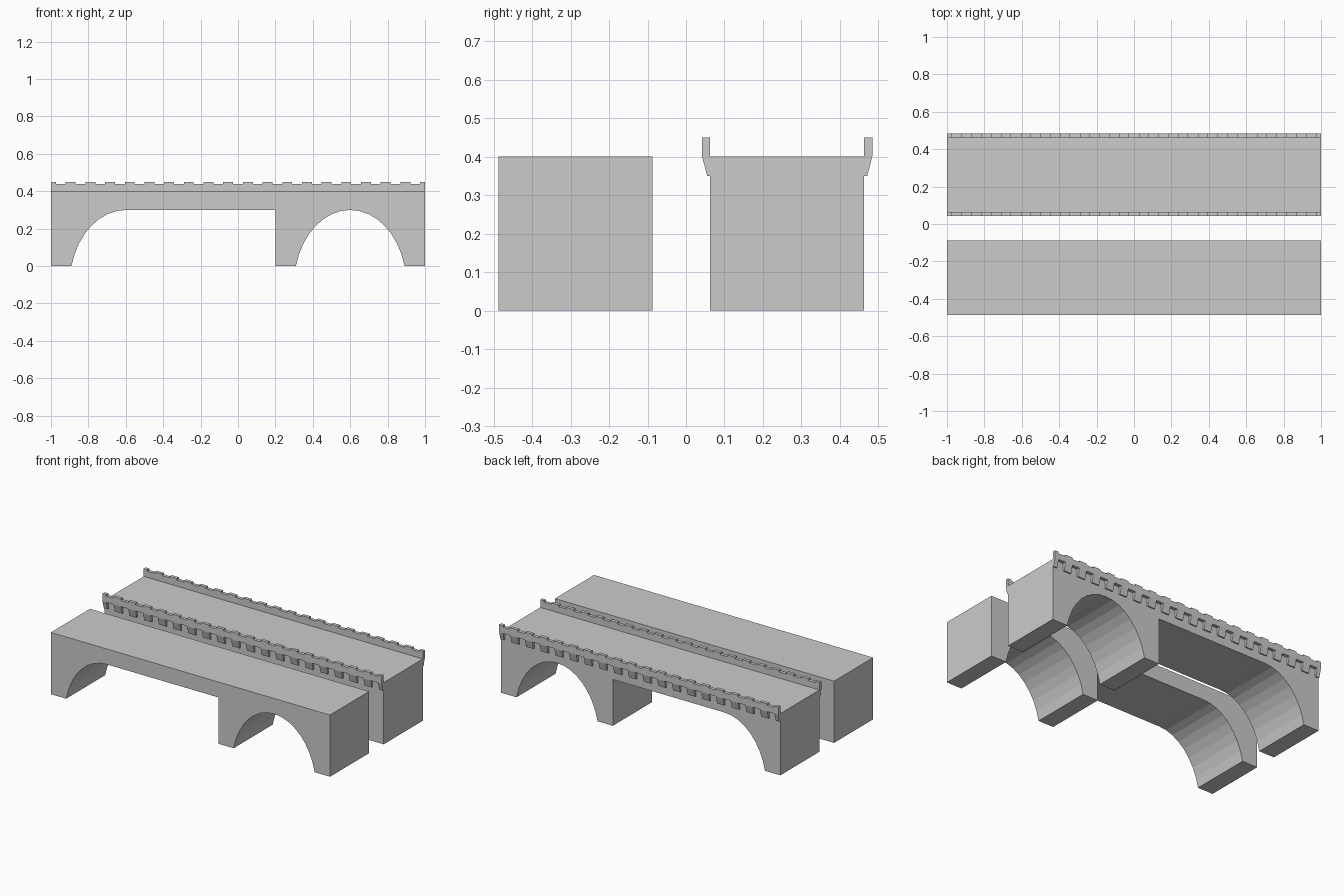
import bpy, math

if "Cube" in bpy.data.objects:
    bpy.data.objects.remove(bpy.data.objects["Cube"])

def prism(name, pts, to3d, lo, hi):
    """Extrude a 2D outline between lo and hi along the remaining axis."""
    n = len(pts)
    verts = [to3d(a, b, d) for d in (lo, hi) for a, b in pts]
    faces = [list(range(n)), list(range(2 * n - 1, n - 1, -1))]
    faces += [[(i + 1) % n, i, n + i, n + (i + 1) % n] for i in range(n)]
    return verts, faces

def build(name, parts):
    verts, faces = [], []
    for v, f in parts:
        k = len(verts)
        verts += v
        faces += [[i + k for i in q] for q in f]
    me = bpy.data.meshes.new(name)
    me.from_pydata(verts, [], faces)
    import bmesh
    bm = bmesh.new()
    bm.from_mesh(me)
    bmesh.ops.recalc_face_normals(bm, faces=bm.faces)
    bm.to_mesh(me)
    bm.free()
    ob = bpy.data.objects.new(name, me)
    bpy.context.collection.objects.link(ob)
    return ob

# Arch outline: upper part of an ellipse cut off at the ground
def arch(cx, start, end, steps):
    return [(cx + 0.3 * math.cos(t), -0.1 + 0.4 * math.sin(t))
            for t in (start + (end - start) * i / steps for i in range(steps + 1))]

foot = math.asin(0.25)
half_arch = arch(-0.6, math.pi - foot, math.pi / 2, 8)
full_arch = arch(0.6, math.pi - foot, foot, 16)
outline = ([(-1, 0)] + half_arch + [(0.2, 0.3), (0.2, 0)] + full_arch
           + [(1, 0), (1, 0.4), (-1, 0.4)])

# Two bridge bodies
for name, y in (("plain_bridge", -0.487), ("walled_bridge", 0.063)):
    build(name, [prism(name, outline, lambda a, b, d: (a, d, b), y, y + 0.4)])

# Parapets: notched wall on top, tapered corbels under each raised block
STEP, COUNT = 2 / 19, 20
spans = [(max(-1, -1 + i * STEP - STEP / 4), min(1, -1 + i * STEP + STEP / 4))
         for i in range(COUNT)]
wall = [(-1, 0.4)]
for a, b in spans:
    wall += [(a, 0.44), (a, 0.45), (b, 0.45), (b, 0.44)]
wall = [wall[0]] + wall[2:-1] + [(1, 0.4)]

for name, edge, side in (("front", 0.063, -1), ("back", 0.463, 1)):
    build(name + "_parapet", [prism("wall", wall, lambda a, b, d: (a, d, b),
                                    edge, edge + side * 0.021)])
    corbel = [(edge, 0.4), (edge + side * 0.021, 0.4),
              (edge + side * 0.008, 0.35), (edge, 0.35)]
    build(name + "_corbels", [prism("corbel", corbel, lambda a, b, d: (d, a, b), a, b)
                              for a, b in spans])
